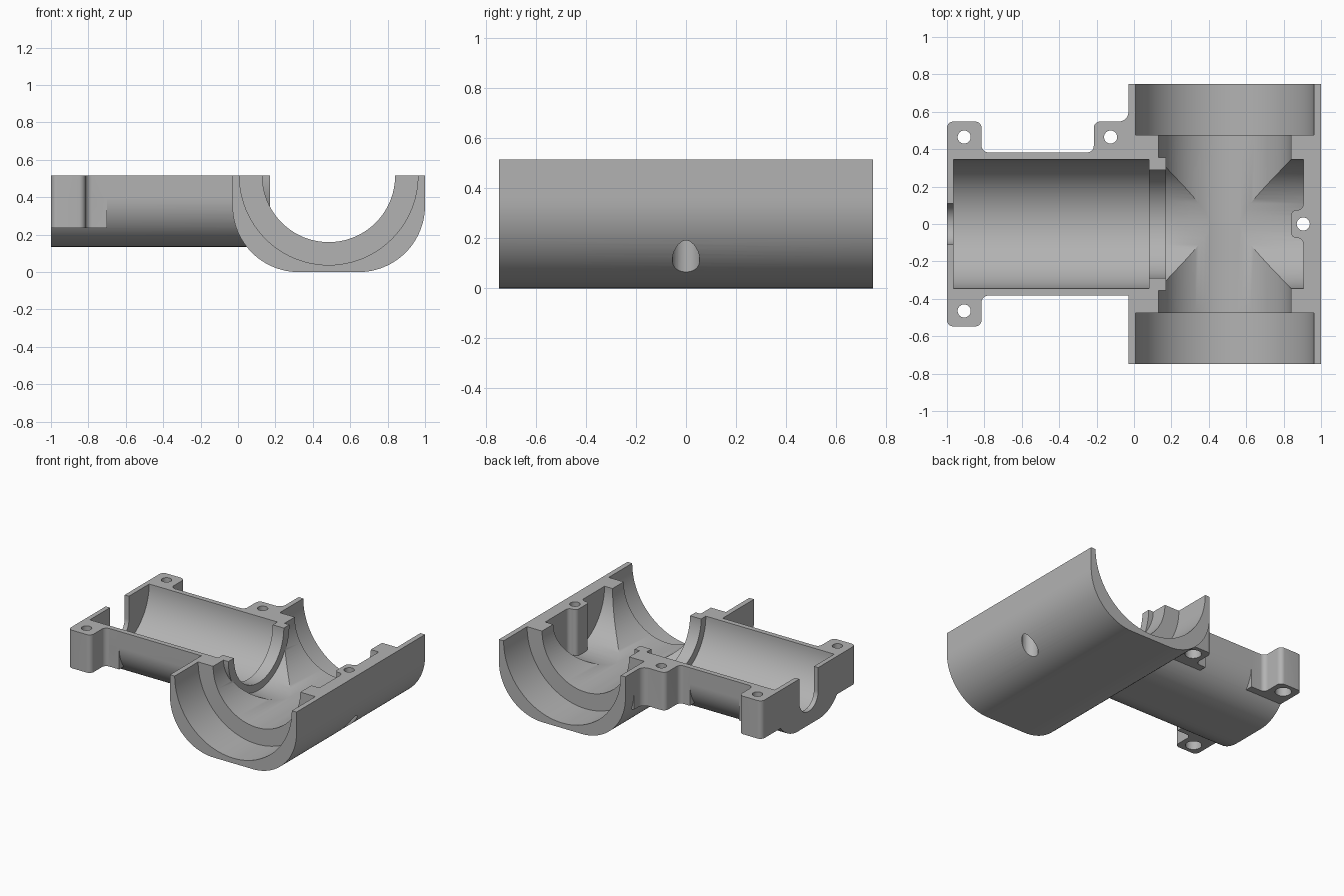
import bpy, bmesh, math
from mathutils import Vector

if "Cube" in bpy.data.objects:
    bpy.data.objects.remove(bpy.data.objects["Cube"])

TOP = 0.515      # split plane, also the height of both pipe axes
CX = 0.485       # x of the main pipe axis
OVER = 0.62      # rough height before the split plane is trimmed
END = 0.748      # half length of the main pipe

AXES = {"x": lambda u, v, w: (w, u, v),
        "y": lambda u, v, w: (u, w, v),
        "z": lambda u, v, w: (u, v, w)}


def prism(name, outline, axis, start, end):
    """Extrude a 2D outline along an axis."""
    bm = bmesh.new()
    place = AXES[axis]
    a = [bm.verts.new(place(u, v, start)) for u, v in outline]
    b = [bm.verts.new(place(u, v, end)) for u, v in outline]
    bm.faces.new(a)
    bm.faces.new(b)
    for i in range(len(a)):
        j = (i + 1) % len(a)
        bm.faces.new((a[i], a[j], b[j], b[i]))
    bmesh.ops.recalc_face_normals(bm, faces=bm.faces)
    mesh = bpy.data.meshes.new(name)
    bm.to_mesh(mesh)
    bm.free()
    obj = bpy.data.objects.new(name, mesh)
    bpy.context.collection.objects.link(obj)
    return obj


def circle(u, v, r, n=96):
    return [(u + r * math.cos(2 * math.pi * i / n),
             v + r * math.sin(2 * math.pi * i / n)) for i in range(n)]


def rounded(corners, n=8):
    """Outline from (u, v, radius) corners, convex or concave."""
    pts = []
    for i, (u, v, r) in enumerate(corners):
        p = Vector((u, v))
        if r == 0:
            pts.append((u, v))
            continue
        d1 = (Vector(corners[i - 1][:2]) - p).normalized()
        d2 = (Vector(corners[(i + 1) % len(corners)][:2]) - p).normalized()
        half = d1.angle(d2) / 2
        centre = p + (d1 + d2).normalized() * r / math.sin(half)
        s = p + d1 * r / math.tan(half) - centre
        e = p + d2 * r / math.tan(half) - centre
        sweep = math.atan2(s.x * e.y - s.y * e.x, s.dot(e))
        for k in range(n + 1):
            t = sweep * k / n
            pts.append((centre.x + s.x * math.cos(t) - s.y * math.sin(t),
                        centre.y + s.x * math.sin(t) + s.y * math.cos(t)))
    return pts


def trough(centre, half, bottom, r):
    return rounded([(centre - half, OVER, 0), (centre - half, bottom, r),
                    (centre + half, bottom, r), (centre + half, OVER, 0)], 24)


def combine(target, tool, operation):
    mod = target.modifiers.new("combine", "BOOLEAN")
    mod.operation = operation
    mod.solver = "EXACT"
    mod.object = tool
    bpy.context.view_layer.objects.active = target
    bpy.ops.object.modifier_apply(modifier=mod.name)
    bpy.data.objects.remove(tool)


def add(tool):
    combine(housing, tool, "UNION")


def cut(tool):
    combine(housing, tool, "DIFFERENCE")


# Outer shells of the main pipe and the side branch
housing = prism("pipe_housing", trough(CX, 0.515, 0, 0.355), "y", -END, END)
add(prism("branch_shell", trough(0, 0.383, 0.135, 0.26), "x", -1, CX))

# Screw lugs with filleted roots
R = 0.035
for side in (1, -1):
    lug = [(-1, 0.3, 0), (-1, 0.548, R), (-0.815, 0.548, R),
           (-0.815, 0.383, R), (-0.7, 0.383, 0), (-0.7, 0.3, 0)]
    add(prism("end_lug", rounded([(x, y * side, r) for x, y, r in lug]),
              "z", 0.235, OVER))
inner = [(-0.3, 0.3, 0), (-0.3, 0.383, 0), (-0.215, 0.383, R), (-0.215, 0.548, R),
         (-0.03, 0.548, 0.05), (-0.03, 0.65, 0), (-0.002, 0.65, 0), (-0.002, 0.3, 0)]
add(prism("inner_lug", rounded(inner), "z", 0.235, OVER))

# Main bore, leaving a retaining collar at the branch mouth
bore = prism("main_bore", circle(CX, TOP, 0.355), "y", -0.6, 0.6)
combine(bore, prism("collar", circle(0, TOP, 0.355), "x", -0.1, 0.17), "DIFFERENCE")
cut(bore)

# Wide sockets at both ends of the main pipe
for side in (1, -1):
    cut(prism("socket", circle(CX, TOP, 0.477), "y", side * 0.475, side * 0.9))

# Branch bore, collar opening, and the pocket opposite
for r, start, end in ((0.345, -0.965, 0.08), (0.29, 0, 0.3), (0.345, 0.17, 0.905)):
    cut(prism("branch_bore", circle(0, TOP, r), "x", start, end))

# Cable slot in the branch end wall
slot = rounded([(-0.11, OVER, 0), (-0.11, 0.235, 0.109),
                (0.11, 0.235, 0.109), (0.11, OVER, 0)], 16)
cut(prism("end_slot", slot, "x", -1.1, -0.9))

# Screw post in the pocket
post = [(0.93, -0.15, 0), (0.905, -0.15, 0), (0.905, -0.075, 0.03),
        (0.84, -0.075, 0.03), (0.84, 0.075, 0.03), (0.905, 0.075, 0.03),
        (0.905, 0.15, 0), (0.93, 0.15, 0)]
add(prism("screw_post", rounded(post), "z", 0.162, OVER))

# Screw holes with wider recesses from below
for x, y, seat in ((-0.908, 0.465, 0.3), (-0.908, -0.465, 0.3),
                   (-0.125, 0.465, 0.3), (0.905, 0, 0.25)):
    cut(prism("screw_hole", circle(x, y, 0.035, 32), "z", -0.1, 0.7))
    cut(prism("screw_recess", circle(x, y, 0.055, 32), "z", -0.1, seat))

# Trim to the flat split plane
cut(prism("trim", [(-2, -2), (2, -2), (2, 2), (-2, 2)], "z", TOP, 1))

# Plain grey finish
grey = bpy.data.materials.new("plain_grey")
grey.use_nodes = True
colour = (0.45, 0.45, 0.45, 1)
grey.diffuse_color = colour
grey.node_tree.nodes["Principled BSDF"].inputs["Base Color"].default_value = colour
housing.data.materials.clear()
housing.data.materials.append(grey)
for poly in housing.data.polygons:
    poly.material_index = 0

bpy.ops.object.select_all(action="DESELECT")
housing.select_set(True)
bpy.context.view_layer.objects.active = housing
bpy.ops.object.shade_smooth_by_angle(angle=math.radians(30))
